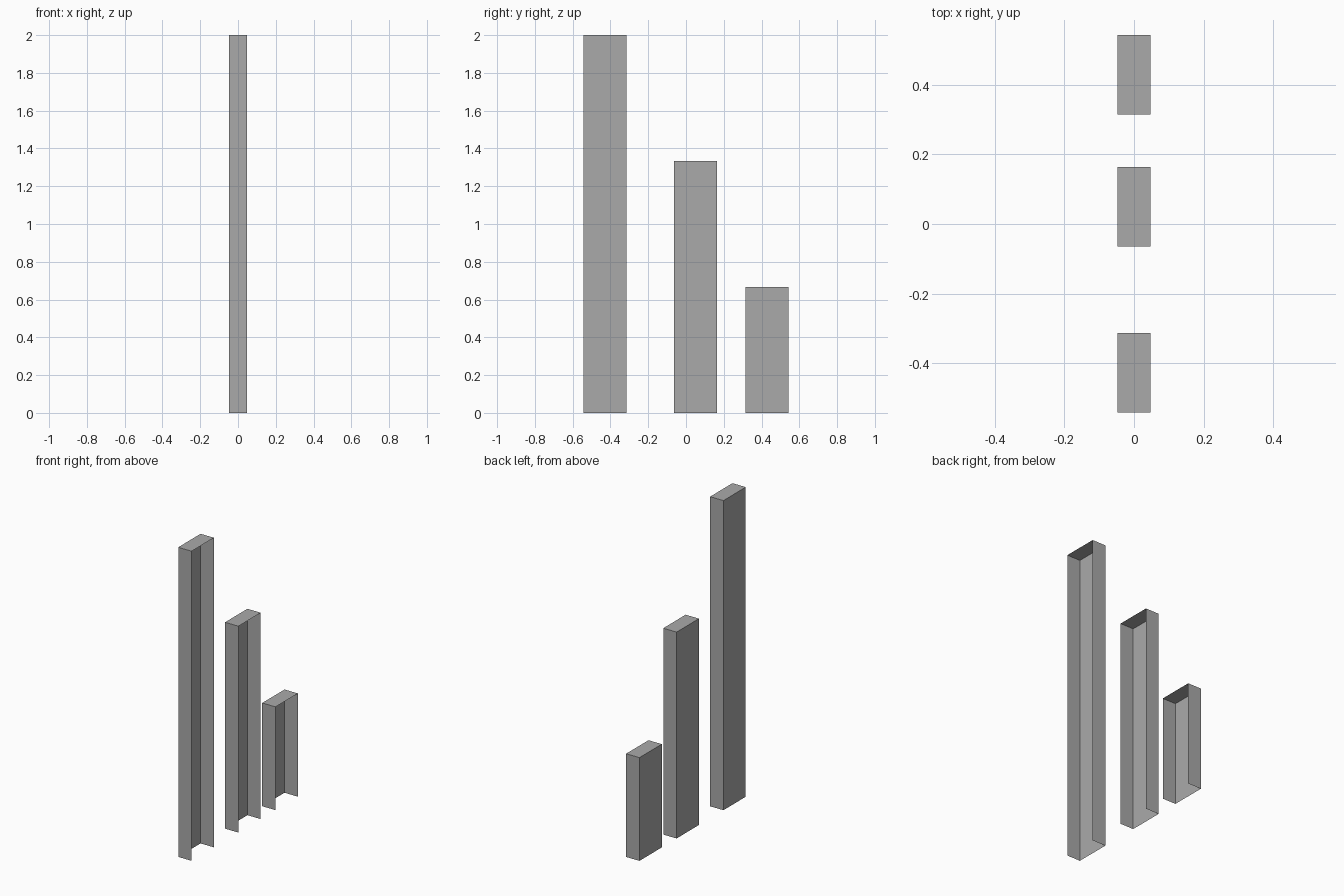
import bpy, bmesh

cube = bpy.data.objects.get("Cube")
if cube:
    bpy.data.objects.remove(cube, do_unlink=True)

# Plain grey used on every part
grey = bpy.data.materials.new("grey")
grey.use_nodes = True
colour = (0.4, 0.4, 0.4, 1)
grey.diffuse_color = colour
grey.node_tree.nodes["Principled BSDF"].inputs["Base Color"].default_value = colour


def open_column(name, y, height, width=0.095, depth=0.228):
    """Thin-walled column, open at the bottom and on its +x side."""
    bm = bmesh.new()
    bmesh.ops.create_cube(bm, size=1)
    bm.normal_update()
    gaps = [f for f in bm.faces if f.normal.x > 0.5 or f.normal.z < -0.5]
    bmesh.ops.delete(bm, geom=gaps, context='FACES')
    bmesh.ops.scale(bm, vec=(width, depth, height), verts=bm.verts)
    bmesh.ops.translate(bm, vec=(0, y, height / 2), verts=bm.verts)
    mesh = bpy.data.meshes.new(name)
    bm.to_mesh(mesh)
    bm.free()
    mesh.materials.append(grey)
    bpy.context.collection.objects.link(bpy.data.objects.new(name, mesh))


# Three columns stepping down toward the back
open_column("tall_column", -0.428, 2.0)
open_column("middle_column", 0.05, 1.333)
open_column("short_column", 0.429, 0.667)
